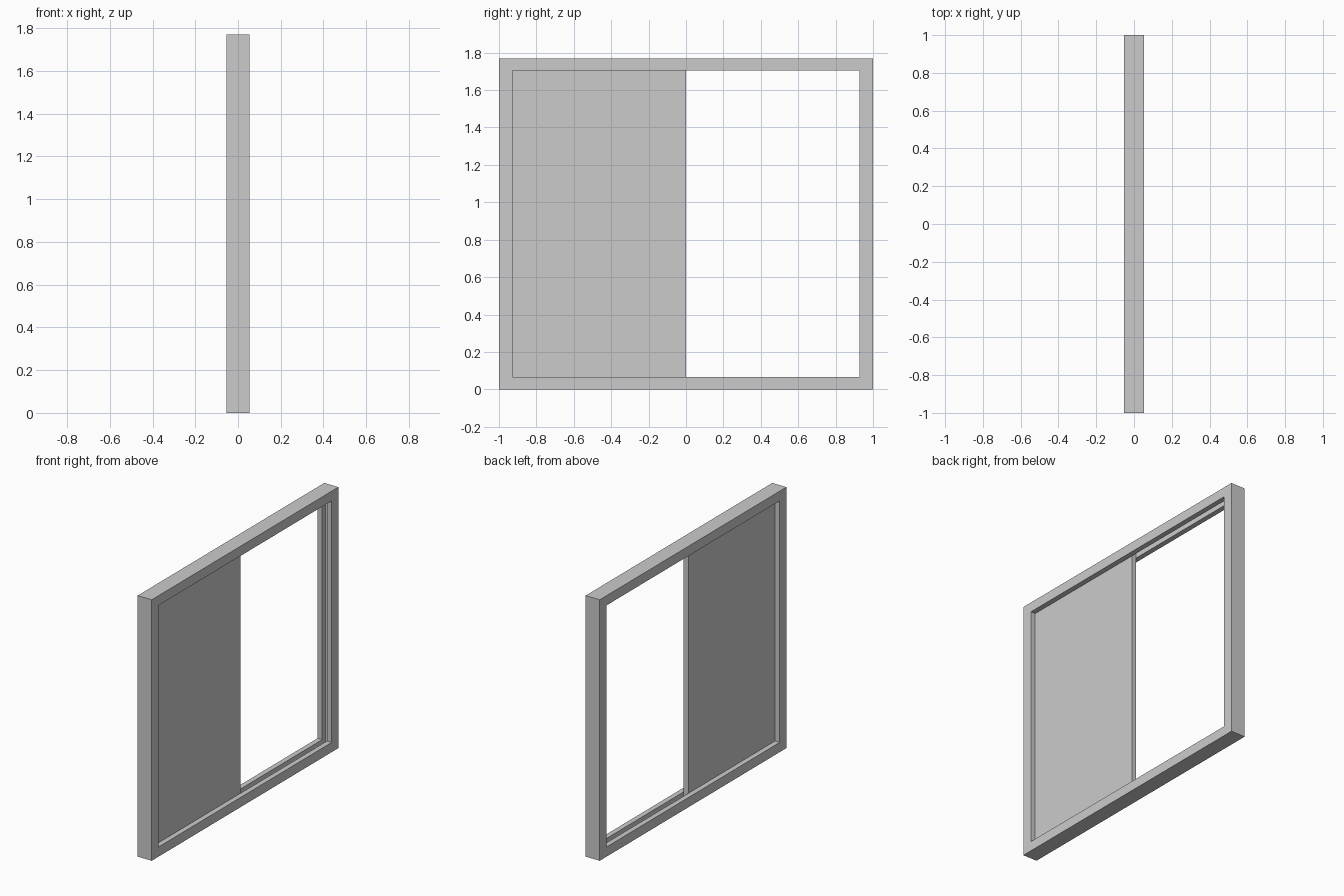
import bpy, bmesh

if "Cube" in bpy.data.objects:
    bpy.data.objects.remove(bpy.data.objects["Cube"])

HALF_Y, HEIGHT = 1.0, 1.77      # outer size
BAR_Y, BAR_Z = 0.072, 0.066     # jamb and rail widths
HALF_X, SLOT = 0.053, 0.018     # half depth, half slot width


def finish(name, bm):
    bmesh.ops.recalc_face_normals(bm, faces=bm.faces)
    mesh = bpy.data.meshes.new(name)
    bm.to_mesh(mesh)
    bm.free()
    obj = bpy.data.objects.new(name, mesh)
    bpy.context.collection.objects.link(obj)
    return obj


# Frame: grooved channel profile (x, fraction of bar width) with mitred corners
profile = [(-HALF_X, 0), (HALF_X, 0), (HALF_X, 1), (SLOT, 1),
           (SLOT, 0.5), (-SLOT, 0.5), (-SLOT, 1), (-HALF_X, 1)]
bm = bmesh.new()
rings = []
for x, t in profile:
    y, z0, z1 = HALF_Y - t * BAR_Y, t * BAR_Z, HEIGHT - t * BAR_Z
    rings.append([bm.verts.new((x, cy, cz))
                  for cy, cz in ((-y, z0), (y, z0), (y, z1), (-y, z1))])
for i, ring in enumerate(rings):
    nxt = rings[(i + 1) % len(rings)]
    for k in range(4):
        j = (k + 1) % 4
        bm.faces.new((ring[k], ring[j], nxt[j], nxt[k]))
finish("window_frame", bm)

# Sliding panel: fills half the opening and sits in the groove
bm = bmesh.new()
bmesh.ops.create_cube(bm, size=1)
y0 = -HALF_Y + BAR_Y / 2
bmesh.ops.scale(bm, vec=(2 * SLOT - 0.001, -y0, HEIGHT - BAR_Z), verts=bm.verts)
bmesh.ops.translate(bm, vec=(0, y0 / 2, HEIGHT / 2), verts=bm.verts)
finish("sliding_panel", bm)
